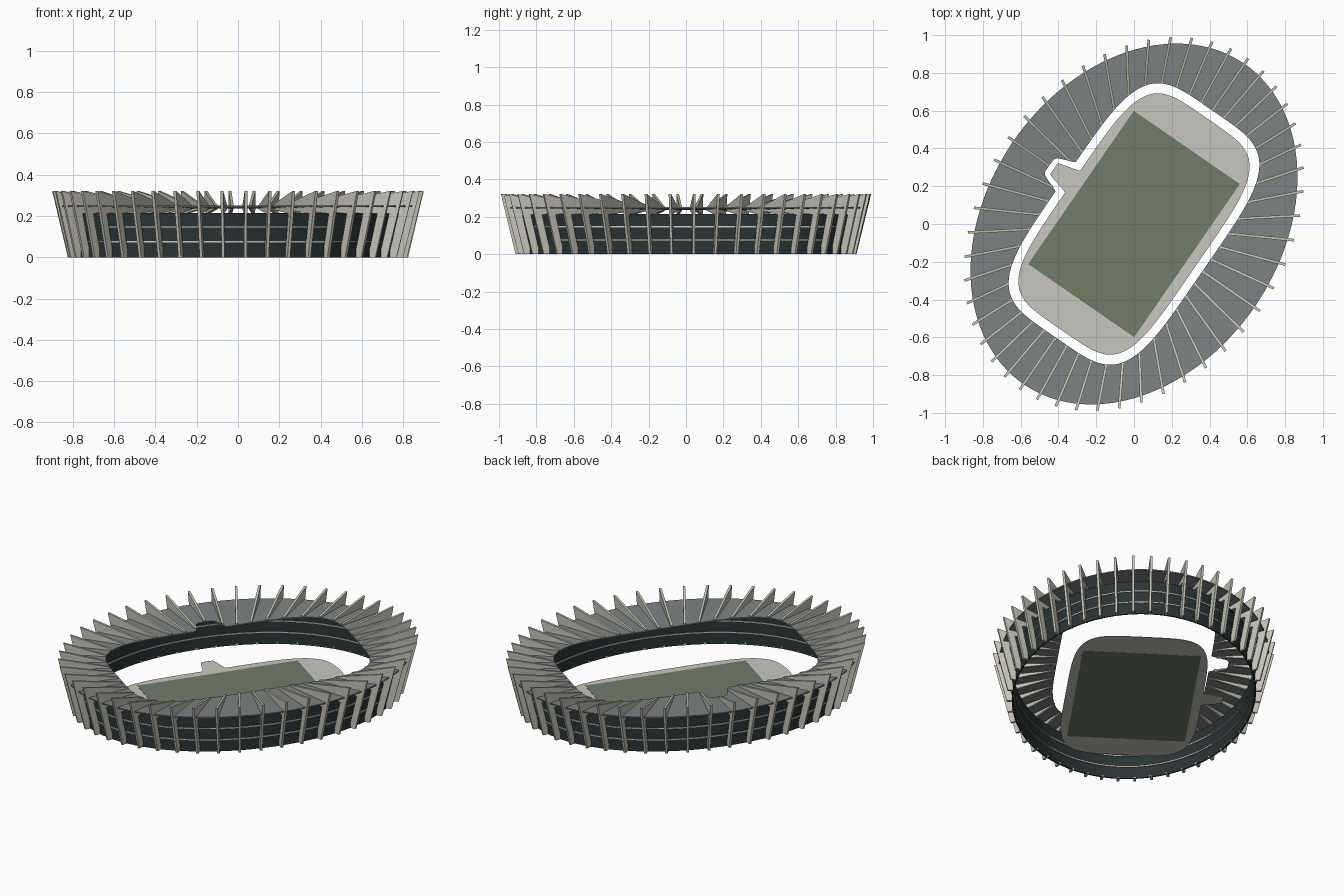
import bpy
import bmesh
from math import sin, cos, pi, radians, degrees, atan2

cube = bpy.data.objects.get("Cube")
if cube:
    bpy.data.objects.remove(cube)

TURN = radians(55.4)   # heading of the long axis
STEPS = 180
FINS = 48
WALL_TOP = 0.215


def material(name, r, g, b):
    m = bpy.data.materials.new(name)
    m.use_nodes = True
    m.diffuse_color = (r, g, b, 1)
    bsdf = m.node_tree.nodes["Principled BSDF"]
    bsdf.inputs["Base Color"].default_value = (r, g, b, 1)
    bsdf.inputs["Roughness"].default_value = 0.8
    return m


concrete = material("concrete", 0.56, 0.55, 0.465)
trim = material("pale trim", 0.62, 0.62, 0.55)
paving = material("paving", 0.57, 0.575, 0.51)
grass = material("grass", 0.16, 0.205, 0.135)
roofing = material("roof grey", 0.20, 0.225, 0.225)
glazing = material("dark glazing", 0.022, 0.035, 0.036)


# Plan outlines as radius by angle
def oval(a, b, n):
    return lambda t: (abs(cos(t) / a) ** n + abs(sin(t) / b) ** n) ** (-1 / n)


def with_tab(outline, depth, tip, base):
    """Push the outline outward in a tapered tab on its left side."""
    def radius(t):
        off = abs(degrees(t) - 90)
        return outline(t) + depth * max(0, min(1, (base - off) / (base - tip)))
    return radius


def offset(outline, d):
    return lambda t: outline(t) + d


ROOF_A, ROOF_B = 1.03, 0.775
roof_edge = oval(ROOF_A, ROOF_B, 2)
opening = with_tab(oval(0.73, 0.44, 4.4), 0.105, 5.3, 11.5)
apron_edge = with_tab(oval(0.68, 0.395, 4.6), 0.12, 4.2, 9.3)


def finish(name, bm, mat):
    bmesh.ops.recalc_face_normals(bm, faces=bm.faces)
    mesh = bpy.data.meshes.new(name)
    bm.to_mesh(mesh)
    bm.free()
    mesh.materials.append(mat)
    ob = bpy.data.objects.new(name, mesh)
    ob.rotation_euler.z = TURN
    bpy.context.collection.objects.link(ob)


angles = [2 * pi * i / STEPS for i in range(STEPS)]


def ring(name, section, mat):
    """Sweep a closed section of (outline, height) pairs round the plan."""
    bm = bmesh.new()
    loops = [[bm.verts.new((outline(t) * cos(t), outline(t) * sin(t), z)) for t in angles]
             for outline, z in section]
    for k, low in enumerate(loops):
        high = loops[(k + 1) % len(loops)]
        for i in range(STEPS):
            j = (i + 1) % STEPS
            bm.faces.new((low[i], low[j], high[j], high[i]))
    finish(name, bm, mat)


def slab(name, points, z0, z1, mat):
    bm = bmesh.new()
    face = bm.faces.new([bm.verts.new((x, y, z0)) for x, y in points])
    grown = bmesh.ops.extrude_face_region(bm, geom=[face])["geom"]
    verts = [v for v in grown if isinstance(v, bmesh.types.BMVert)]
    bmesh.ops.translate(bm, verts=verts, vec=(0, 0, z1 - z0))
    finish(name, bm, mat)


# Ground: paved apron and pitch
slab("apron", [(apron_edge(t) * cos(t), apron_edge(t) * sin(t)) for t in angles],
     0.001, 0.004, paving)
slab("pitch", [(0.4925, 0.341), (-0.4925, 0.341), (-0.4925, -0.341), (0.4925, -0.341)],
     0, 0.006, grass)

# Roof: thin annular sheet
ring("roof", [(roof_edge, 0.252), (opening, 0.243), (opening, 0.236), (roof_edge, 0.245)],
     roofing)

# Facade: upright glazed wall with floor bands
wall_out, wall_in = offset(roof_edge, -0.075), offset(roof_edge, -0.083)
ring("facade_wall", [(wall_out, 0), (wall_out, WALL_TOP), (wall_in, WALL_TOP), (wall_in, 0)],
     glazing)
band_out, band_in = offset(roof_edge, -0.070), offset(roof_edge, -0.088)
for n, z in enumerate((0.072, 0.144)):
    ring(f"floor_band_{n + 1}",
         [(band_out, z), (band_out, z + 0.006), (band_in, z + 0.006), (band_in, z)], trim)


# Fins: leaning legs outside the wall, each with an arm tapering over the roof
def add_fin(bm, t, thick=0.014):
    r, hole = roof_edge(t), opening(t) + 0.004
    profile = [(r - 0.045, 0), (r + 0.035, 0.322), (hole, 0.25), (hole, 0.234),
               (r - 0.035, 0.212), (r - 0.085, 0)]
    a, b = [[bm.verts.new((d * cos(t) - s * sin(t), d * sin(t) + s * cos(t), z))
             for d, z in profile] for s in (-thick / 2, thick / 2)]
    bm.faces.new(a)
    bm.faces.new(b[::-1])
    for i in range(len(a)):
        j = (i + 1) % len(a)
        bm.faces.new((a[i], b[i], b[j], a[j]))


bm = bmesh.new()
for k in range(FINS):
    p = 2 * pi * k / FINS
    add_fin(bm, atan2(ROOF_B * sin(p), ROOF_A * cos(p)) % (2 * pi))
finish("radial_fins", bm, concrete)
